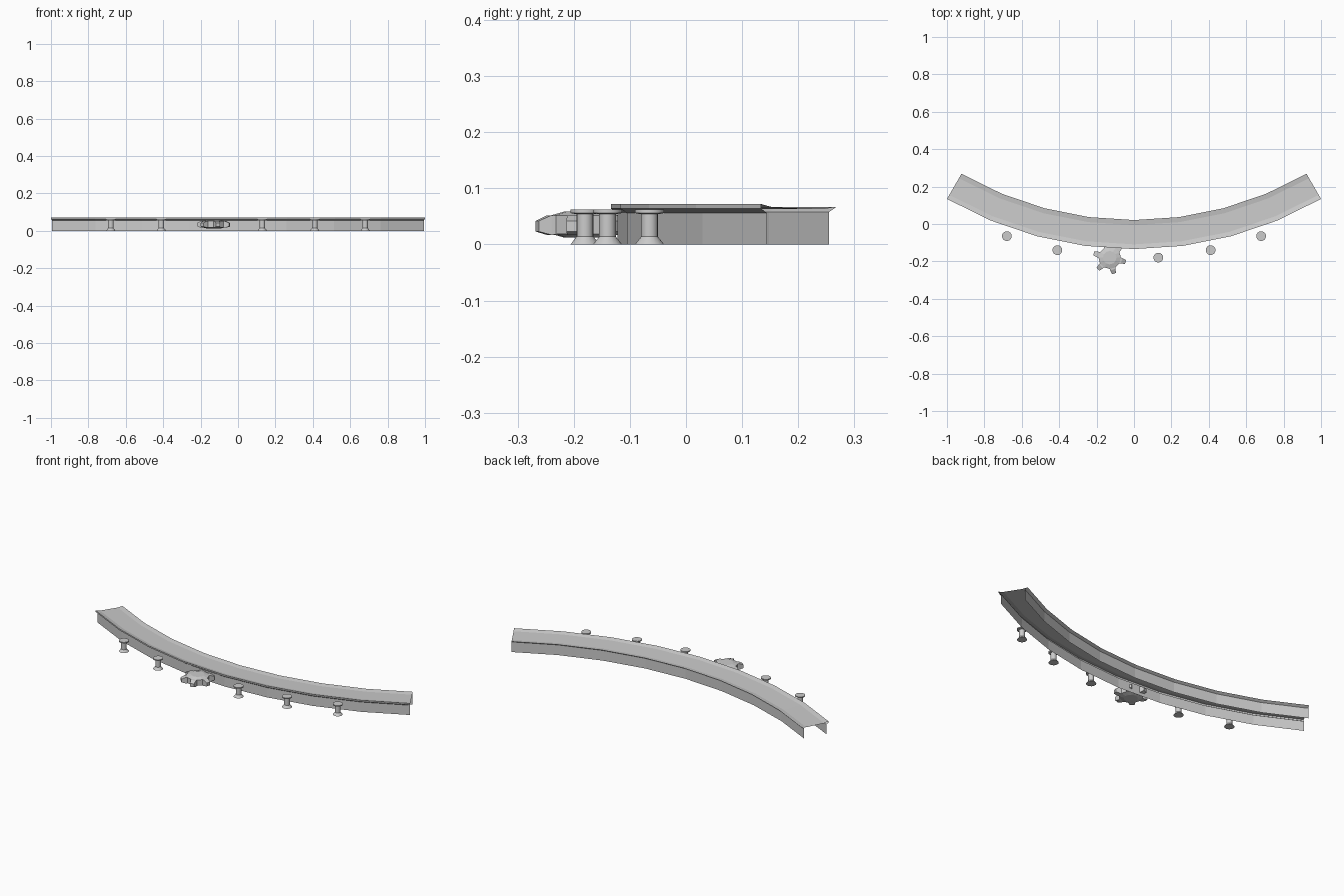
import bpy, bmesh
from math import sin, cos, pi, radians

if "Cube" in bpy.data.objects:
    bpy.data.objects.remove(bpy.data.objects["Cube"])


def make_object(name, verts, faces, recalc=True):
    mesh = bpy.data.meshes.new(name)
    mesh.from_pydata(verts, [], faces)
    bm = bmesh.new()
    bm.from_mesh(mesh)
    if recalc:
        bmesh.ops.recalc_face_normals(bm, faces=bm.faces)
    bm.to_mesh(mesh)
    bm.free()
    obj = bpy.data.objects.new(name, mesh)
    bpy.context.collection.objects.link(obj)
    return obj


def lathe(name, profile, sides, location):
    # closed round solid from (radius, z) pairs, bottom to top
    n = len(profile)
    verts = [(r * cos(2 * pi * i / sides), r * sin(2 * pi * i / sides), z)
             for r, z in profile for i in range(sides)]
    faces = [(k * sides + i, k * sides + (i + 1) % sides,
              (k + 1) * sides + (i + 1) % sides, (k + 1) * sides + i)
             for k in range(n - 1) for i in range(sides)]
    faces += [tuple(range(sides)), tuple(range((n - 1) * sides, n * sides))]
    obj = make_object(name, verts, faces)
    obj.location = location
    return obj


# curved channel: open sheet section (radius, z) swept over 60 degrees
CENTRE_Y = 1.866
SEGMENTS = 8
section = [(1.988, 0), (1.988, 0.056), (2.0, 0.064), (2.0, 0.072),
           (1.975, 0.066), (1.872, 0.063), (1.845, 0.067),
           (1.860, 0.058), (1.860, 0)]
n = len(section)
verts = []
for i in range(SEGMENTS + 1):
    a = radians(-30 + 60 * i / SEGMENTS)
    verts += [(r * sin(a), CENTRE_Y - r * cos(a), z) for r, z in section]
faces = [(i * n + k, (i + 1) * n + k, (i + 1) * n + k + 1, i * n + k + 1)
         for i in range(SEGMENTS) for k in range(n - 1)]
make_object("curved_channel", verts, faces, recalc=False)

# posts in front of the channel
post = [(0.026, 0), (0.015, 0.014), (0.015, 0.054), (0.026, 0.056), (0.026, 0.062)]
for x, y in [(-0.68, -0.065), (-0.41, -0.14), (0.13, -0.18), (0.41, -0.14), (0.68, -0.065)]:
    obj = lathe("post", post, 16, (x, y, 0))
    bpy.context.view_layer.objects.active = obj
    obj.select_set(True)
    bpy.ops.object.shade_smooth_by_angle(angle=radians(30))
    obj.select_set(False)

# toothed wheel hub
WHEEL = (-0.13, -0.18, 0)
lathe("wheel_hub", [(0.036, 0.012), (0.060, 0.019), (0.060, 0.052), (0.036, 0.059)], 12, WHEEL)

# wheel teeth: tapered blocks pointing outward
rings = [(0.045, 0.017, 0.019, 0.052), (0.066, 0.015, 0.017, 0.052), (0.088, 0.011, 0.023, 0.042)]
tooth_verts = [p for r, w, lo, hi in rings
               for p in ((r, -w, lo), (r, w, lo), (r, w, hi), (r, -w, hi))]
tooth_faces = [(k * 4 + i, k * 4 + (i + 1) % 4, k * 4 + 4 + (i + 1) % 4, k * 4 + 4 + i)
               for k in range(2) for i in range(4)] + [(0, 1, 2, 3), (8, 9, 10, 11)]
for i in range(6):
    tooth = make_object("wheel_tooth", tooth_verts, tooth_faces)
    tooth.location = WHEEL
    tooth.rotation_euler.z = radians(45 + 60 * i)
